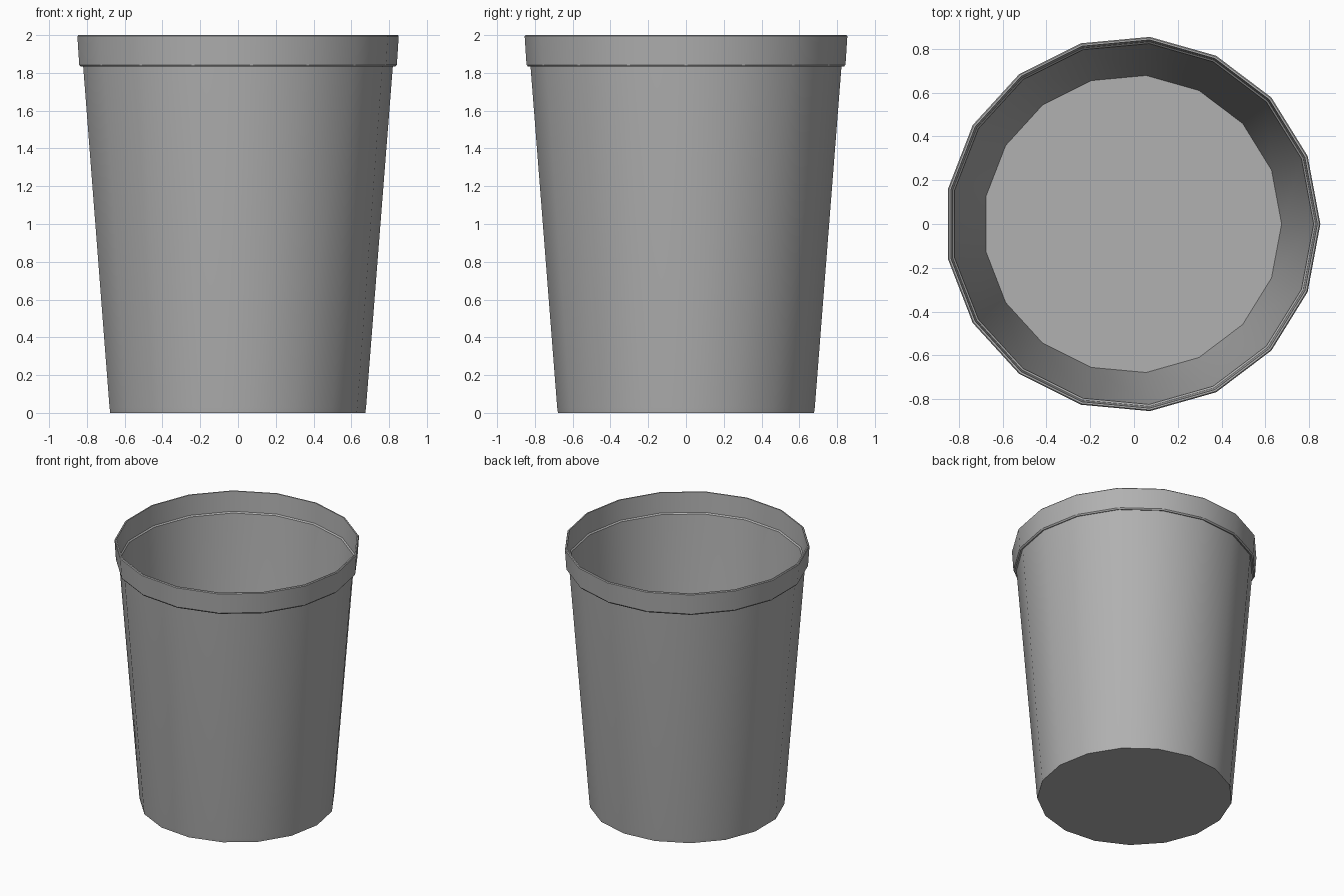
import bpy, bmesh, math

if "Cube" in bpy.data.objects:
    bpy.data.objects.remove(bpy.data.objects["Cube"])

SIDES = 17
SHIFT_X = -0.007   # odd side count: centres the bounding box

# Mid-grey plastic
grey = bpy.data.materials.new("grey_plastic")
grey.diffuse_color = (0.437, 0.437, 0.437, 1)
grey.use_nodes = True
grey.node_tree.nodes["Principled BSDF"].inputs["Base Color"].default_value = grey.diffuse_color


def lathe(name, profile, cap_start=False, closed=False):
    """Turn a (radius, height) profile around z with SIDES flat sides."""
    bm = bmesh.new()
    rings = []
    for r, z in profile:
        rings.append([bm.verts.new((r * math.cos(2 * math.pi * i / SIDES) + SHIFT_X,
                                    r * math.sin(2 * math.pi * i / SIDES), z))
                      for i in range(SIDES)])
    pairs = list(zip(rings, rings[1:]))
    if closed:
        pairs.append((rings[-1], rings[0]))
    for a, b in pairs:
        for i in range(SIDES):
            j = (i + 1) % SIDES
            bm.faces.new((a[i], a[j], b[j], b[i]))
    if cap_start:
        bm.faces.new(rings[0][::-1])
    mesh = bpy.data.meshes.new(name)
    bm.to_mesh(mesh)
    bm.free()
    mesh.materials.append(grey)
    obj = bpy.data.objects.new(name, mesh)
    bpy.context.collection.objects.link(obj)
    bpy.ops.object.select_all(action='DESELECT')
    obj.select_set(True)
    bpy.context.view_layer.objects.active = obj
    bpy.ops.object.shade_smooth_by_angle(angle=math.radians(24))
    return obj


# Thin tapered wall with a flat floor
lathe("cup_body", [(0.681, 0), (0.685, 0.03), (0.827, 1.838)], cap_start=True)

# Stepped rim band with small bevelled edges
lathe("rim", [(0.827, 1.838), (0.840, 1.833), (0.848, 1.843), (0.858, 1.994),
              (0.853, 2.0), (0.844, 2.0), (0.836, 1.847)], closed=True)
